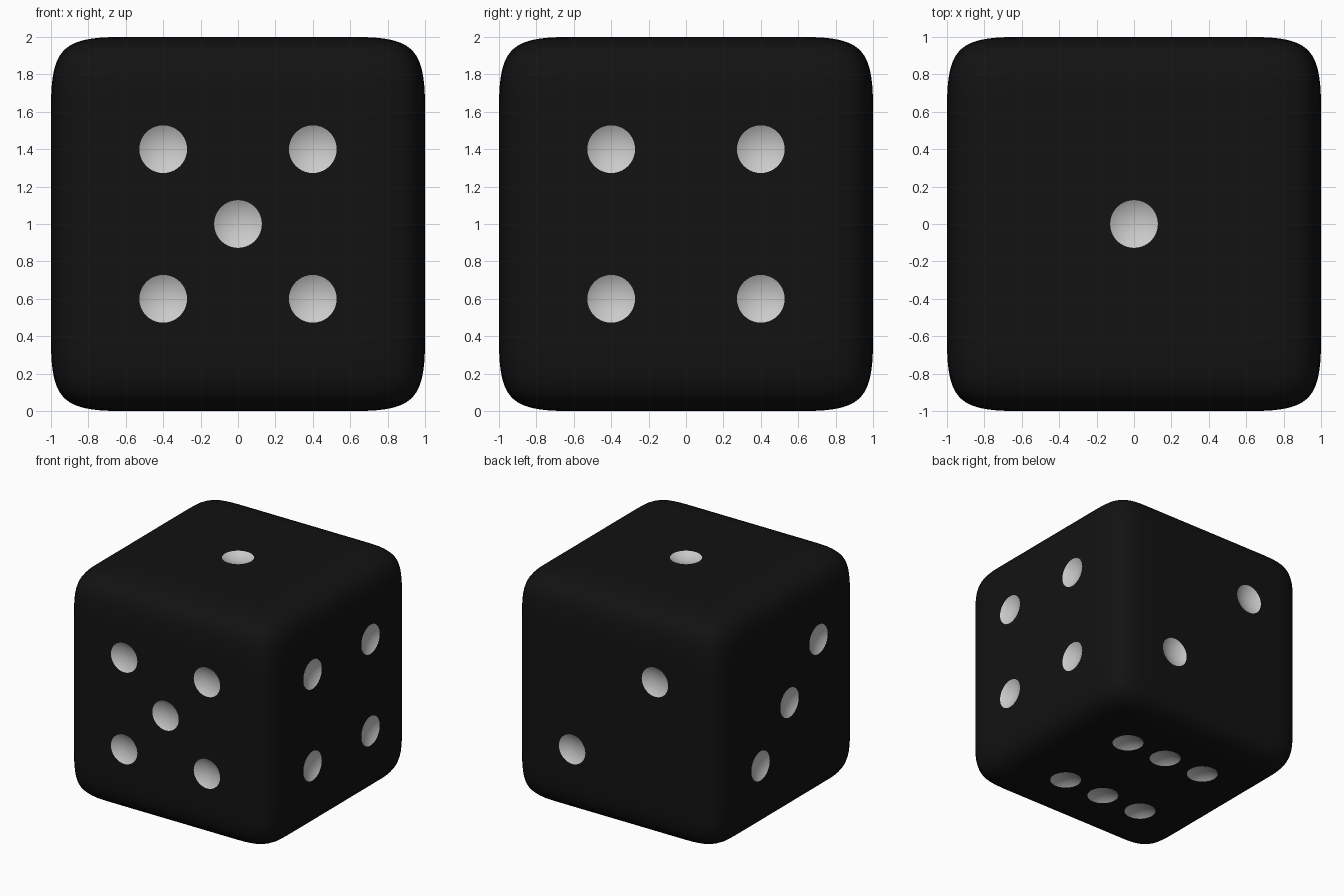
import bpy, bmesh, math
from mathutils import Vector, Matrix

if "Cube" in bpy.data.objects:
    bpy.data.objects.remove(bpy.data.objects["Cube"])

PIP_R, PIP_D, OFF = 0.128, 0.036, 0.4


def material(name, value):
    m = bpy.data.materials.new(name)
    m.diffuse_color = (value, value, value, 1)
    m.use_nodes = True
    m.node_tree.nodes["Principled BSDF"].inputs["Base Color"].default_value = m.diffuse_color
    return m


def make_object(name, bm):
    mesh = bpy.data.meshes.new(name)
    bm.to_mesh(mesh)
    bm.free()
    ob = bpy.data.objects.new(name, mesh)
    bpy.context.collection.objects.link(ob)
    for m in mats:
        mesh.materials.append(m)
    return ob


mats = [material("black", 0.006), material("white", 0.8)]

# Body: gridded cube rounded by subdivision
bm = bmesh.new()
bmesh.ops.create_cube(bm, size=2)
bmesh.ops.subdivide_edges(bm, edges=bm.edges[:], cuts=4, use_grid_fill=True)
for v in bm.verts:
    for i in range(3):
        if 0.5 < abs(v.co[i]) < 0.7:
            v.co[i] = math.copysign(0.58, v.co[i])
    v.co.z += 1
body = make_object("die_body", bm)
sub = body.modifiers.new("round", 'SUBSURF')
sub.levels = sub.render_levels = 3

# Pip layouts: outward normal, image-right axis, image-up axis, spots
X, Y, Z = Vector((1, 0, 0)), Vector((0, 1, 0)), Vector((0, 0, 1))
two = [(-1, -1), (1, 1)]
four = two + [(-1, 1), (1, -1)]
faces = [
    (-Y, X, Z, four + [(0, 0)]),
    (Y, -X, Z, two),
    (X, Y, Z, four),
    (-X, -Y, Z, two + [(0, 0)]),
    (Z, X, Y, [(0, 0)]),
    (-Z, X, -Y, [(i, j) for i in (-1, 0, 1) for j in (-1, 1)]),
]


# Pip cutter: shallow spherical bowl with a flat lid just above the surface
def add_bowl(bm, mat, seg=40, rings=8):
    R = (PIP_R ** 2 + PIP_D ** 2) / (2 * PIP_D)
    top = math.acos((R - PIP_D - 0.015) / R)
    bottom = bm.verts.new(mat @ Vector((0, 0, -PIP_D)))
    prev = None
    for k in range(1, rings + 1):
        a = top * k / rings
        r, z = R * math.sin(a), R - PIP_D - R * math.cos(a)
        ring = [bm.verts.new(mat @ Vector((r * math.cos(t), r * math.sin(t), z)))
                for t in (2 * math.pi * i / seg for i in range(seg))]
        for i in range(seg):
            j = (i + 1) % seg
            if prev:
                bm.faces.new((prev[i], prev[j], ring[j], ring[i]))
            else:
                bm.faces.new((bottom, ring[j], ring[i]))
        prev = ring
    bm.faces.new(prev)


bm = bmesh.new()
for n, u, w, spots in faces:
    for a, b in spots:
        mat = Matrix((u, w, n)).transposed().to_4x4()
        mat.translation = Z + n + u * a * OFF + w * b * OFF
        add_bowl(bm, mat)
bmesh.ops.recalc_face_normals(bm, faces=bm.faces[:])
for f in bm.faces:
    f.material_index = 1
cutter = make_object("pip_cutter", bm)
cutter.hide_render = True

# Carve the pips, then smooth everything except the pip rims
cut = body.modifiers.new("pips", 'BOOLEAN')
cut.operation = 'DIFFERENCE'
cut.solver = 'EXACT'
cut.object = cutter
bpy.context.view_layer.objects.active = body
body.select_set(True)
for name in ("round", "pips"):
    bpy.ops.object.modifier_apply(modifier=name)
bpy.data.objects.remove(cutter)
bpy.ops.object.shade_smooth_by_angle(angle=math.radians(18))
